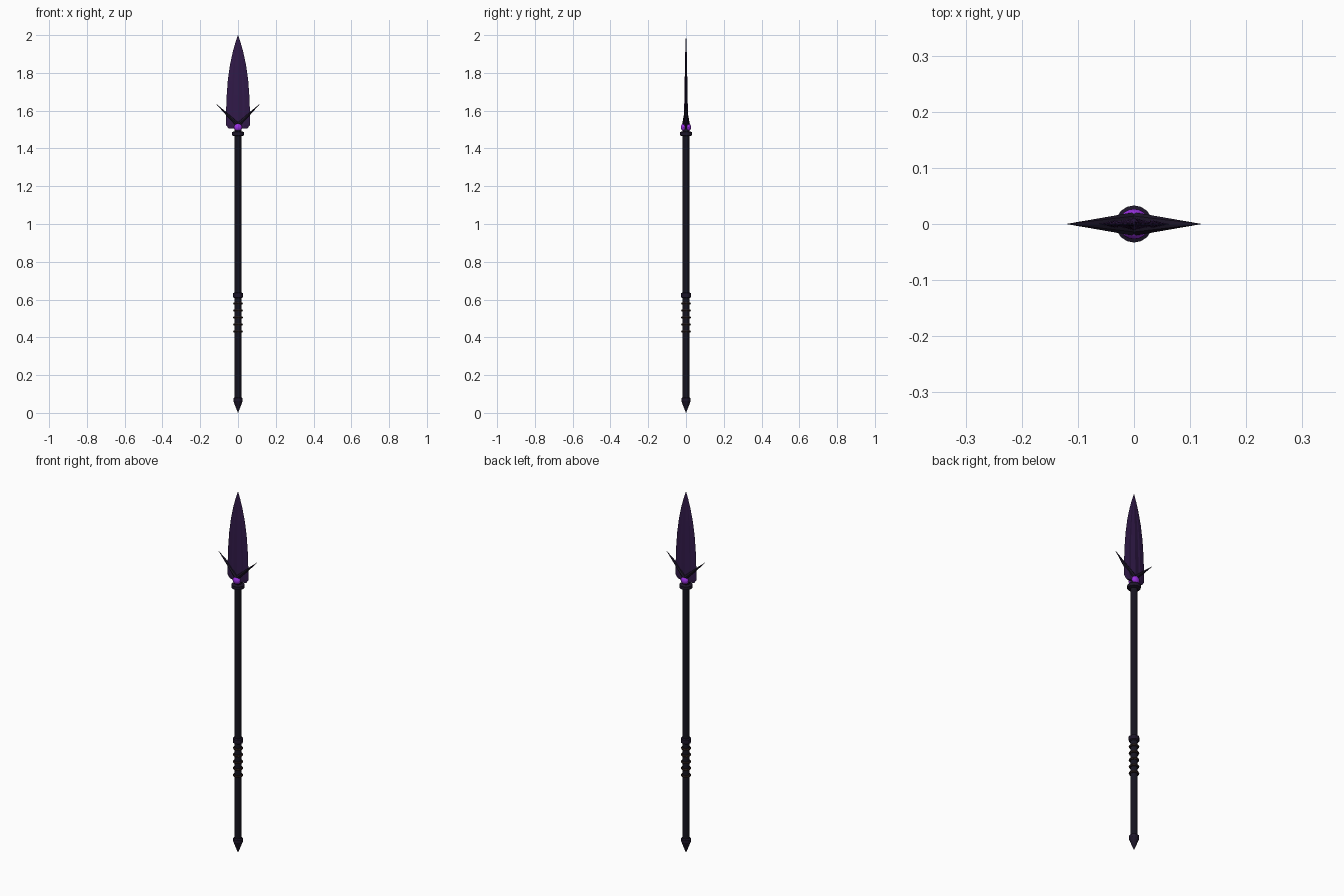
import bpy, bmesh, math
from mathutils import Vector, Matrix

if "Cube" in bpy.data.objects:
    bpy.data.objects.remove(bpy.data.objects["Cube"])


def material(name, rgb):
    m = bpy.data.materials.new(name)
    m.diffuse_color = (*rgb, 1)
    m.use_nodes = True
    m.node_tree.nodes["Principled BSDF"].inputs["Base Color"].default_value = m.diffuse_color
    return m


BLACK = material("black_wood", (0.008, 0.007, 0.014))
METAL = material("dark_metal", (0.012, 0.008, 0.022))
BRONZE = material("dark_bronze", (0.025, 0.014, 0.012))
VIOLET = material("dark_violet", (0.03, 0.01, 0.065))
GLOW = material("bright_violet", (0.32, 0.03, 0.75))


def loft(name, rings, mat):
    """Skin a list of equal-length point rings and cap the ends."""
    bm = bmesh.new()
    loops = [[bm.verts.new(p) for p in r] for r in rings]
    n = len(loops[0])
    for a, b in zip(loops, loops[1:]):
        for i in range(n):
            j = (i + 1) % n
            bm.faces.new((a[i], a[j], b[j], b[i]))
    bm.faces.new(loops[0][::-1])
    bm.faces.new(loops[-1])
    bmesh.ops.remove_doubles(bm, verts=bm.verts, dist=1e-6)
    bmesh.ops.recalc_face_normals(bm, faces=bm.faces)
    me = bpy.data.meshes.new(name)
    bm.to_mesh(me)
    bm.free()
    ob = bpy.data.objects.new(name, me)
    bpy.context.collection.objects.link(ob)
    me.materials.append(mat)
    return ob


def turned(name, profile, mat, sides=12):
    """Round part from (radius, z) pairs."""
    step = 2 * math.pi / sides
    return loft(name, [[(r * math.cos(i * step), r * math.sin(i * step), z)
                        for i in range(sides)] for r, z in profile], mat)


# Shaft and pointed butt
turned("shaft", [(0.018, 0.06), (0.018, 1.515)], BLACK)
turned("butt_spike", [(0.0005, 0.0), (0.022, 0.055), (0.025, 0.063),
                      (0.025, 0.078), (0.019, 0.082)], METAL)

# Grip: thin rings and a top collar
for i in range(5):
    bpy.ops.mesh.primitive_torus_add(major_segments=16, minor_segments=6,
                                     major_radius=0.02, minor_radius=0.006,
                                     location=(0, 0, 0.43 + 0.0375 * i))
    ring = bpy.context.object
    ring.name = f"grip_ring_{i + 1}"
    ring.data.materials.append(BRONZE)
turned("grip_collar", [(0.019, 0.608), (0.026, 0.612), (0.026, 0.634), (0.019, 0.638)], METAL)

# Collar under the blade
turned("head_collar", [(0.019, 1.465), (0.033, 1.469), (0.033, 1.486), (0.019, 1.491)], METAL, 16)

# Blade: fluted diamond section, tapering to a point
half = [(1, 0), (0.55, 0.6), (0.38, 0.5), (0, 1), (-0.38, 0.5), (-0.55, 0.6)]
section = half + [(-x, -y) for x, y in half]
stations = [(1.506, 0.050, 0.011), (1.525, 0.064, 0.011), (1.60, 0.063, 0.010),
            (1.68, 0.060, 0.0085), (1.76, 0.054, 0.007), (1.84, 0.043, 0.0055),
            (1.91, 0.028, 0.004), (1.96, 0.014, 0.0025), (2.0, 0.0004, 0.0003)]
loft("blade", [[(x * w, y * t, z) for x, y in section] for z, w, t in stations], VIOLET)

# Side barbs
for side, label in ((1, "right"), (-1, "left")):
    base, tip = Vector((0, 0, 1.525)), Vector((side * 0.12, 0, 1.64))
    across = (tip - base).normalized().cross(Vector((0, 1, 0)))
    rings = []
    for f, s in ((0, 1), (0.5, 0.5), (1, 0.01)):
        c = base.lerp(tip, f)
        rings.append([c + across * (0.013 * s * math.cos(a)) + Vector((0, 0.021 * s * math.sin(a), 0))
                      for a in (k * math.pi / 4 for k in range(8))])
    loft(f"barb_{label}", rings, METAL)

# Glowing gems, front and back
for y, label in ((-0.012, "front"), (0.012, "back")):
    bpy.ops.mesh.primitive_uv_sphere_add(segments=16, ring_count=10, radius=1,
                                         location=(0, y, 1.512))
    gem = bpy.context.object
    gem.name = f"gem_{label}"
    gem.data.transform(Matrix.Diagonal((0.022, 0.015, 0.02, 1)))
    gem.data.materials.append(GLOW)
    bpy.ops.object.shade_smooth_by_angle()
